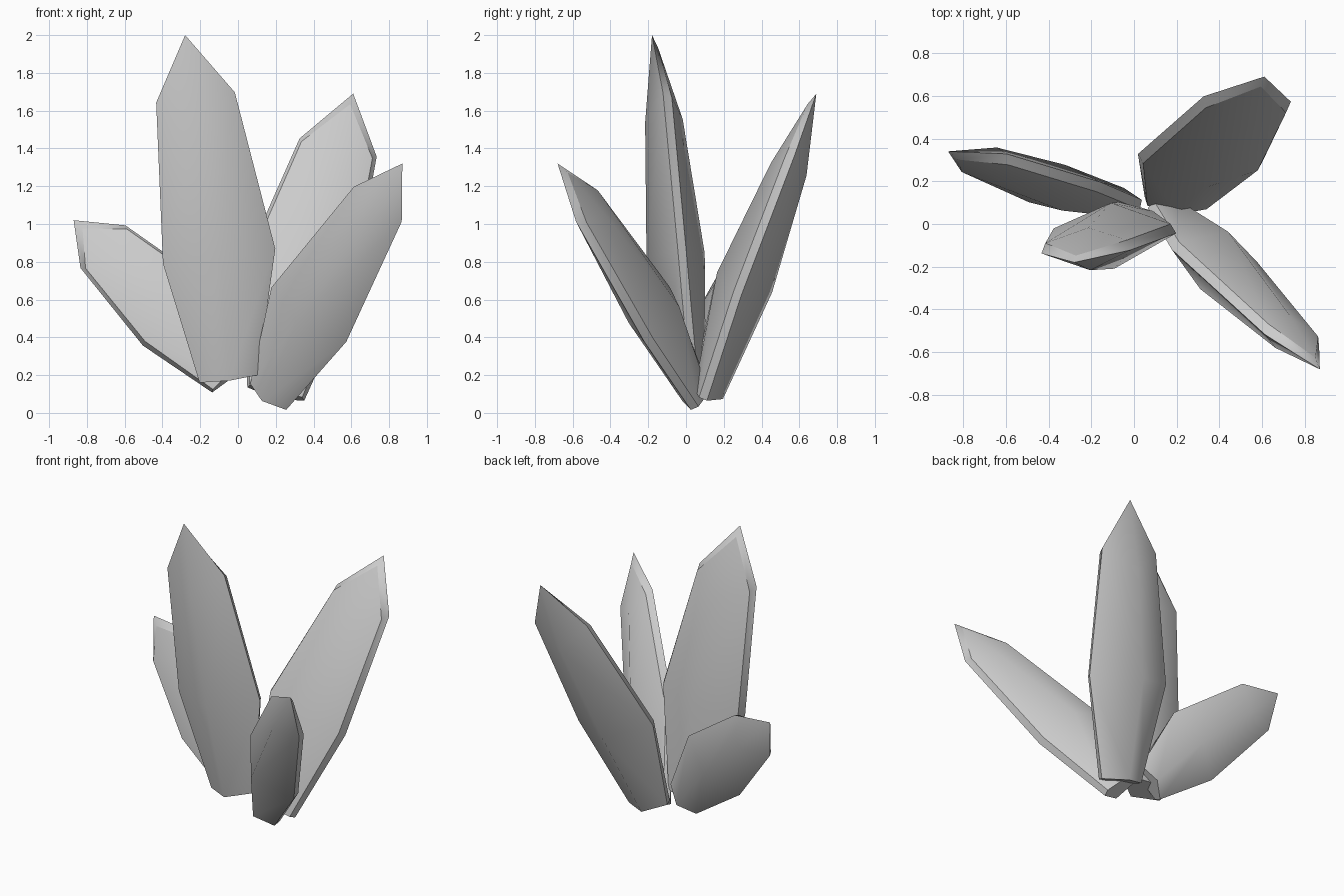
import bpy
import bmesh
from mathutils import Vector

cube = bpy.data.objects.get("Cube")
if cube:
    bpy.data.objects.remove(cube, do_unlink=True)

# Single grey stone colour
GREY = (0.6, 0.6, 0.6, 1.0)
stone = bpy.data.materials.new("grey_crystal")
stone.use_nodes = True
stone.diffuse_color = GREY
shader = stone.node_tree.nodes["Principled BSDF"]
shader.inputs["Base Color"].default_value = GREY
shader.inputs["Roughness"].default_value = 0.6


def crystal(name, centres, tip, across, widths, depths, side):
    """Flattened six-sided blade: a ridge on both broad faces, a thin rim
    round the outline and a point on top. side is where the smaller face lies."""
    rings = [Vector(c) for c in centres]
    tip = Vector(tip)
    axis = (tip - rings[0]).normalized()
    w = Vector(across)
    w = (w - axis * w.dot(axis)).normalized()
    n = axis.cross(w) * side

    bm = bmesh.new()
    loops = []
    for i, (c, hw, d) in enumerate(zip(rings, widths, depths)):
        drop = axis * (0.6 * hw if i == 2 else 0)
        inner = c + n * 0.045 - axis * (0.03 if i == 2 else 0)
        points = [c + w * hw, inner + w * hw * 0.92, c + n * d - drop,
                  inner - w * hw * 0.92, c - w * hw, c - n * d - drop]
        loops.append([bm.verts.new(p) for p in points])

    # Body
    for low, high in zip(loops, loops[1:]):
        for k in range(6):
            j = (k + 1) % 6
            bm.faces.new((low[k], low[j], high[j], high[k]))
    bm.faces.new(loops[0])

    # Point, with the rim running over it
    a, b, ridge, c, d, back = loops[-1]
    top = bm.verts.new(tip)
    small = bm.verts.new(tip + n * 0.025 - axis * 0.07)
    for face in ((b, ridge, small), (ridge, c, small), (d, back, top),
                 (back, a, top), (a, b, small, top), (c, d, top, small)):
        bm.faces.new(face)
    bmesh.ops.recalc_face_normals(bm, faces=bm.faces)

    # Broad faces are smooth; the rim and base keep crisp edges
    for f in bm.faces:
        f.smooth = True
    for k in (0, 1, 3, 4):
        path = [ring[k] for ring in loops] + [top if k in (0, 4) else small]
        for p, q in zip(path, path[1:]):
            bm.edges.get((p, q)).smooth = False
    for k in range(6):
        bm.edges.get((loops[0][k], loops[0][k - 1])).smooth = False

    mesh = bpy.data.meshes.new(name)
    bm.to_mesh(mesh)
    bm.free()
    mesh.materials.append(stone)
    obj = bpy.data.objects.new(name, mesh)
    bpy.context.collection.objects.link(obj)


# Base, middle and shoulder centres, then tip, width direction and half sizes
crystal("tall_crystal",
        [(-0.05, 0.01, 0.18), (-0.1, -0.055, 0.83), (-0.225, -0.13, 1.67)],
        (-0.28, -0.18, 2.0), (0.59, 0.02, 0.1),
        (0.155, 0.3, 0.21), (0.095, 0.155, 0.1), 1)
crystal("back_crystal",
        [(0.2, 0.12, 0.1), (0.31, 0.31, 0.69), (0.53, 0.585, 1.405)],
        (0.61, 0.69, 1.69), (0.4, -0.03, -0.11),
        (0.155, 0.3, 0.21), (0.08, 0.155, 0.1), -1)
crystal("front_crystal",
        [(0.16, 0.05, 0.085), (0.375, -0.17, 0.52), (0.74, -0.55, 1.105)],
        (0.87, -0.68, 1.32), (0.24, -0.05, -0.21),
        (0.12, 0.25, 0.16), (0.08, 0.155, 0.085), 1)
crystal("side_crystal",
        [(-0.05, 0.1, 0.19), (-0.33, 0.17, 0.52), (-0.715, 0.31, 0.88)],
        (-0.87, 0.34, 1.02), (0.23, 0.04, 0.24),
        (0.12, 0.24, 0.165), (0.07, 0.11, 0.07), -1)
